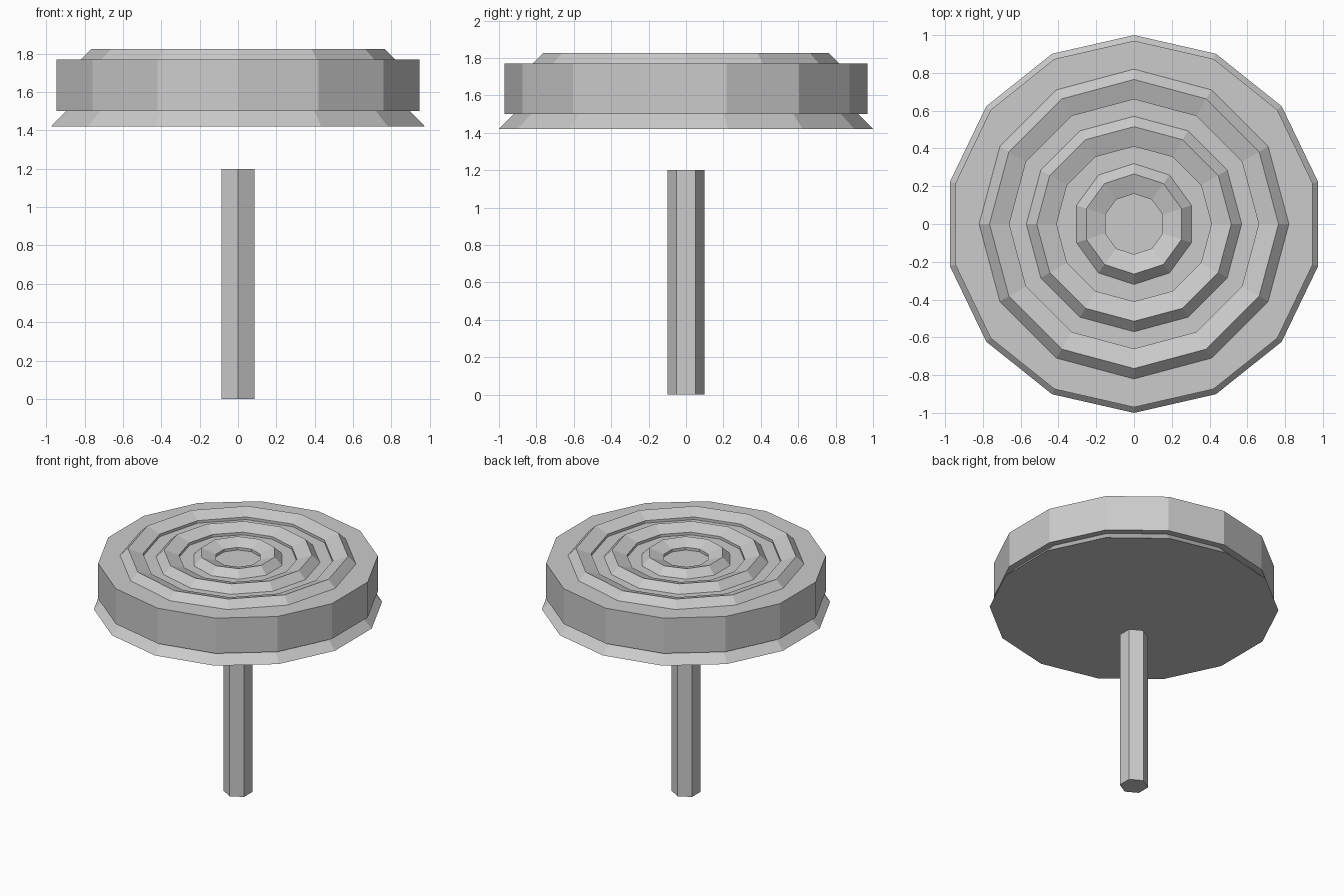
import bpy, bmesh, math

if "Cube" in bpy.data.objects:
    bpy.data.objects.remove(bpy.data.objects["Cube"])

def lathe(name, profile, sides, closed=False):
    """Revolve (radius, z) points about z; cap both ends unless the profile is closed."""
    bm = bmesh.new()
    rings = []
    for r, z in profile:
        rings.append([bm.verts.new((r * math.sin(2 * math.pi * i / sides),
                                    r * math.cos(2 * math.pi * i / sides), z))
                      for i in range(sides)])
    n = len(rings)
    for k in range(n if closed else n - 1):
        a, b = rings[k], rings[(k + 1) % n]
        for i in range(sides):
            j = (i + 1) % sides
            bm.faces.new((a[i], a[j], b[j], b[i]))
    if not closed:
        bm.faces.new(rings[0])
        bm.faces.new(rings[-1])
    bmesh.ops.recalc_face_normals(bm, faces=bm.faces)
    me = bpy.data.meshes.new(name)
    bm.to_mesh(me)
    bm.free()
    ob = bpy.data.objects.new(name, me)
    bpy.context.collection.objects.link(ob)
    return ob

# hexagonal post, free of the disc above
lathe("post", [(0.1, 0), (0.1, 1.2)], 6)

# flared skirt under the disc
lathe("skirt", [(1.0, 1.42), (0.92, 1.5)], 14)

# main disc
lathe("disc", [(0.97, 1.5), (0.97, 1.77)], 14)

# three raised concentric ridges
for label, r, sides in (("outer", 0.82, 12), ("middle", 0.57, 12), ("inner", 0.32, 10)):
    lathe(label + "_ridge",
          [(r, 1.765), (r, 1.77), (r - 0.055, 1.825), (r - 0.16, 1.79), (r - 0.16, 1.765)],
          sides, closed=True)
